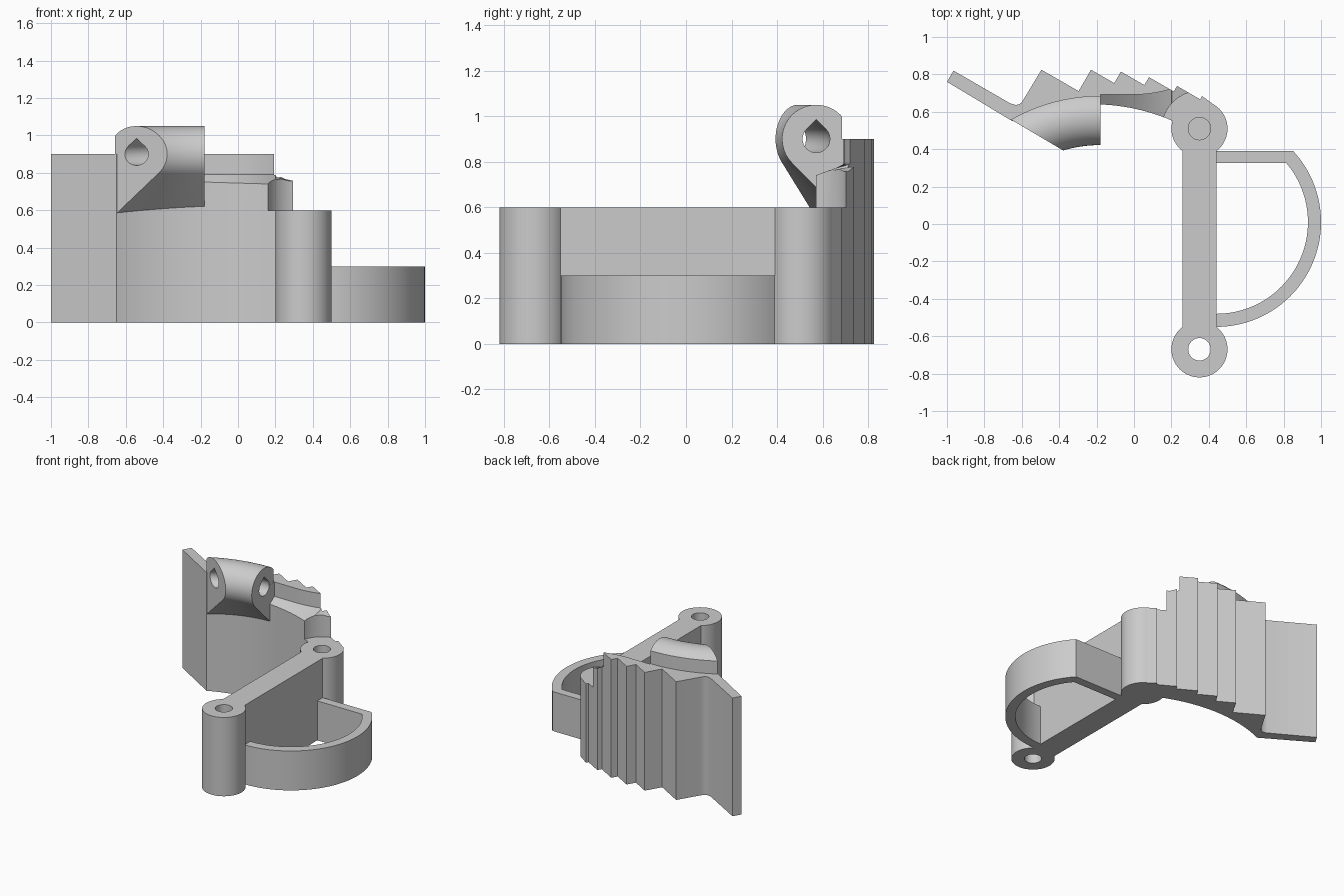
import bpy, bmesh
from math import sin, cos, acos, atan2, pi, radians, sqrt, hypot

cube = bpy.data.objects.get("Cube")
if cube:
    bpy.data.objects.remove(cube)

grey = bpy.data.materials.new("plain grey")
grey.use_nodes = True
grey.diffuse_color = (0.6, 0.6, 0.6, 1)
grey.node_tree.nodes["Principled BSDF"].inputs["Base Color"].default_value = (0.6, 0.6, 0.6, 1)


def loft(name, rings):
    """Solid through equal-length rings of points, with capped ends."""
    bm = bmesh.new()
    vs = [[bm.verts.new(p) for p in ring] for ring in rings]
    n = len(vs[0])
    for a, b in zip(vs, vs[1:]):
        for i in range(n):
            j = (i + 1) % n
            bm.faces.new((a[i], a[j], b[j], b[i]))
    bm.faces.new(vs[0][::-1])
    bm.faces.new(vs[-1])
    if bm.calc_volume(signed=True) < 0:
        bmesh.ops.reverse_faces(bm, faces=bm.faces)
    mesh = bpy.data.meshes.new(name)
    bm.to_mesh(mesh)
    bm.free()
    ob = bpy.data.objects.new(name, mesh)
    bpy.context.collection.objects.link(ob)
    return ob


def prism(name, pts, z0, z1):
    return loft(name, [[(x, y, z) for x, y in pts] for z in (z0, z1)])


def arc(cx, cy, r, a0, a1, n):
    return [(cx + r * cos(a0 + (a1 - a0) * i / n), cy + r * sin(a0 + (a1 - a0) * i / n))
            for i in range(n + 1)]


def cylinder(name, c, r, z0, z1, n=64):
    return prism(name, arc(c[0], c[1], r, 0, 2 * pi, n)[:-1], z0, z1)


def boolean(ob, other, op="DIFFERENCE"):
    mod = ob.modifiers.new("cut", "BOOLEAN")
    mod.operation, mod.object, mod.solver = op, other, "EXACT"
    deps = bpy.context.evaluated_depsgraph_get()
    mesh = bpy.data.meshes.new_from_object(ob.evaluated_get(deps))
    ob.modifiers.clear()
    ob.data = mesh


def finish(ob):
    ob.data.materials.clear()
    ob.data.materials.append(grey)
    for p in ob.data.polygons:
        p.material_index = 0
    bpy.ops.object.select_all(action="DESELECT")
    ob.select_set(True)
    bpy.context.view_layer.objects.active = ob
    bpy.ops.object.shade_smooth_by_angle(angle=radians(25))


HINGE, PIN = (0.35, 0.51), (0.35, -0.67)
TOP = 0.6

# Spine bar with a barrel at each end
spine = prism("spine", [(0.26, PIN[1]), (0.44, PIN[1]), (0.44, HINGE[1]), (0.26, HINGE[1])], 0, TOP)
helpers = []
for c in (HINGE, PIN):
    barrel = cylinder("barrel", c, 0.15, 0, TOP)
    boolean(spine, barrel, "UNION")
    helpers.append(barrel)
hinge_hole = cylinder("hinge_hole", HINGE, 0.06, 0.1, 1.4, 40)
pin_hole = cylinder("pin_hole", PIN, 0.06, -0.1, 1, 40)
boolean(spine, hinge_hole)
boolean(spine, pin_hole)

# Half-round finger hoop
outer_a, inner_a = atan2(0.38, 0.41), atan2(0.315, 0.375)
hoop = prism("finger_hoop",
             [(0.4, 0.39)] + arc(0.44, 0.01, 0.56, outer_a, -pi / 2, 48) + [(0.4, -0.55), (0.4, -0.48)]
             + arc(0.44, 0.01, 0.49, -pi / 2, inner_a, 48) + [(0.4, 0.325)], 0, 0.3)


# Toothed plate: arched front, saw teeth along the back
def front_y(x):
    return -0.43 + sqrt(1.07 ** 2 - (x + 0.22) ** 2)


front = [(x, front_y(x)) for x in [-0.65 + 0.85 * i / 32 for i in range(33)]]
teeth = [(0.364, 0.684), (0.23, 0.738), (0.08, 0.785), (-0.07, 0.815), (-0.23, 0.825), (-0.495, 0.825)]
back = [(0.425, 0.64)]
for (x, y), (nx, ny) in zip(teeth, teeth[1:]):
    # valley where the steep flank of one tooth meets the gentle one of the next
    t = (ny - y + 1.732 * (x - nx)) / 2.309
    back += [(x, y), (nx + t, ny - 0.577 * t)]
back += [teeth[-1], (-0.59, 0.667), (-0.603, 0.648), (-0.618, 0.638), (-0.635, 0.637),
         (-0.66, 0.644), (-0.965, 0.82), (-1.0, 0.76)]
plate = prism("toothed_plate", front + [HINGE] + back, 0, 0.9)

# Sloped relief on the plate, and round clearance over the hinge
edge = []
for i in range(25):
    x = -0.179 + 0.379 * i / 24
    edge.append((x, 0.692 + 0.75 * max(x, 0) ** 2, 0.79))
edge += [(0.206, 0.8, 0.8), (0.3, 0.8, 0.77), (0.6, 0.8, 0.76)]
rings = []
for x, yb, zb in edge:
    yf = front_y(x)
    zf = 0.751 - 0.03 * (x + 0.18)
    y0 = yf - 0.05
    z0 = zf - 0.05 * (zb - zf) / (yb - yf)
    rings.append([(x, y0, z0), (x, yb, zb), (x, yb, 1.2), (x, y0, 1.2)])
relief = loft("relief", rings)
clearance = cylinder("clearance", HINGE, 0.2, TOP, 1.3)
for cutter in (relief, clearance, hinge_hole):
    boolean(plate, cutter)

# Curved knuckle tube, its far end cut flush with the plate's front face
CX, CY, R, ZC = -0.18, -0.278, 0.85, 0.9
NORMAL, DIST = atan2(1, 0.59), (0.17 - 0.59 * CX - CY) / hypot(1, 0.59)


def sweep(name, section, extra, n=32):
    rings = []
    for i in range(n + 1):
        ring = []
        for u, v in section:
            r = R + u
            a0 = NORMAL + acos(DIST / r) + extra
            a = a0 + (pi / 2 - extra - a0) * i / n
            ring.append((CX + r * cos(a), CY + r * sin(a), ZC + v))
        rings.append(ring)
    return loft(name, rings)


flat = 0.113
section = arc(0, 0, 0.15, acos(flat / 0.15), 1.25 * pi, 40) + [(flat, -0.212 - flat)]
knuckle = sweep("knuckle_tube", section, 0)
teardrop = arc(0, 0, 0.06, 0.75 * pi, 2.25 * pi, 32) + [(0, 0.085)]
bore = sweep("knuckle_bore", teardrop, 0.03)
boolean(knuckle, bore)

for ob in helpers + [hinge_hole, pin_hole, relief, clearance, bore]:
    bpy.data.objects.remove(ob)
for ob in (spine, hoop, plate, knuckle):
    finish(ob)
